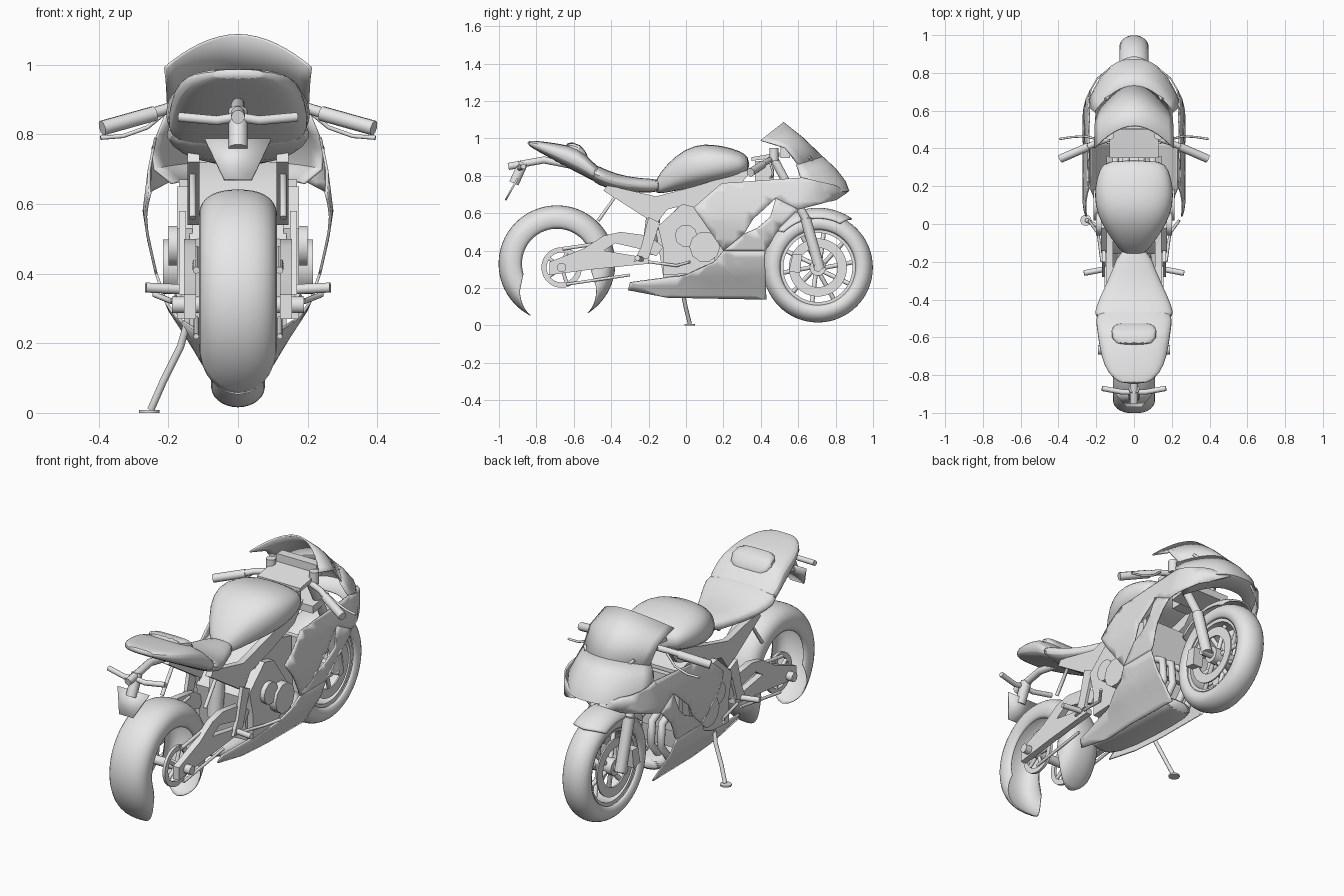
import bpy, bmesh
from math import sin, cos, radians, pi, copysign
from mathutils import Vector

old = bpy.data.objects.get("Cube")
if old:
    bpy.data.objects.remove(old, do_unlink=True)

grey = bpy.data.materials.new("plain_grey")
grey.use_nodes = True
grey.diffuse_color = (0.8, 0.8, 0.8, 1)
grey.node_tree.nodes["Principled BSDF"].inputs["Base Color"].default_value = (0.8, 0.8, 0.8, 1)
meshes = []


def finish(name, bm, mirror=False, solid=0, sub=0):
    bmesh.ops.recalc_face_normals(bm, faces=bm.faces)
    me = bpy.data.meshes.new(name)
    bm.to_mesh(me)
    bm.free()
    me.materials.append(grey)
    ob = bpy.data.objects.new(name, me)
    bpy.context.collection.objects.link(ob)
    meshes.append(ob)
    if sub:
        ob.modifiers.new("round", 'SUBSURF').levels = sub
        ob.modifiers["round"].render_levels = sub
    if solid:
        m = ob.modifiers.new("thick", 'SOLIDIFY')
        m.thickness, m.offset = solid, 0
    if mirror:
        ob.modifiers.new("mirror", 'MIRROR').use_mirror_merge = False
    return ob


def lerp_table(table, v):
    for (a, p), (b, q) in zip(table, table[1:]):
        if v <= b:
            return p + (q - p) * max(0, (v - a) / (b - a))
    return table[-1][1]


def skin(bm, rows, wrap_u=False, wrap_v=False):
    """Quads between rows of vertices."""
    n, m = len(rows), len(rows[0])
    for i in range(n if wrap_u else n - 1):
        for j in range(m if wrap_v else m - 1):
            a, b = rows[i], rows[(i + 1) % n]
            k = (j + 1) % m
            bm.faces.new((a[j], a[k], b[k], b[j]))


def loft(name, sections, power=2.5, n=20):
    """Rounded body along y from (y, bottom, top, half width)."""
    bm = bmesh.new()
    rows = []
    for y, zb, zt, w in sections:
        row = []
        for i in range(n):
            c, s = cos(2 * pi * i / n), sin(2 * pi * i / n)
            x = copysign(abs(c) ** (2 / power), c) * w
            z = copysign(abs(s) ** (2 / power), s) * (zt - zb) / 2 + (zt + zb) / 2
            row.append(bm.verts.new((x, y, z)))
        rows.append(row)
    skin(bm, rows, wrap_v=True)
    bm.faces.new(rows[0])
    bm.faces.new(rows[-1])
    return finish(name, bm, sub=1)


def revolve(name, cy, cz, profile, a0=0, a1=360, n=64, taper=0, closed=False, mirror=False, solid=0):
    """Sweep (x, r) points about an axle; taper shortens the edges of an arc."""
    full = a1 - a0 >= 360
    bm = bmesh.new()
    rows = []
    for i in range(n if full else n + 1):
        row = []
        for j, (x, r) in enumerate(profile):
            cut = taper * abs(2 * j / (len(profile) - 1) - 1) ** 1.4
            a = radians(a0 + cut + (a1 - a0 - 2 * cut) * i / n)
            row.append(bm.verts.new((x, cy + r * cos(a), cz + r * sin(a))))
        rows.append(row)
    skin(bm, rows, full, closed)
    return finish(name, bm, mirror, solid)


def tyre_profile(w, rm, ro, square=1, n=20):
    pts = []
    for i in range(n + 1):
        t = radians(-125 + 250 * i / n)
        pts.append((w * copysign(abs(sin(t)) ** square, t), rm + (ro - rm) * copysign(abs(cos(t)) ** square, cos(t))))
    return pts


def ring(x0, x1, r0, r1):
    return [(x0, r0), (x1, r0), (x1, r1), (x0, r1)]


def prism(name, outline, x0, x1, mirror=True):
    bm = bmesh.new()
    f = bm.faces.new([bm.verts.new((x0, y, z)) for y, z in outline])
    ext = bmesh.ops.extrude_face_region(bm, geom=[f], use_keep_orig=True)
    vs = [g for g in ext["geom"] if isinstance(g, bmesh.types.BMVert)]
    bmesh.ops.translate(bm, vec=(x1 - x0, 0, 0), verts=vs)
    return finish(name, bm, mirror)


def tube(name, pts, r, mirror=True):
    cu = bpy.data.curves.new(name, 'CURVE')
    cu.dimensions = '3D'
    cu.bevel_depth, cu.bevel_resolution, cu.use_fill_caps = r, 3, True
    for s in ((1, -1) if mirror else (1,)):
        sp = cu.splines.new('POLY')
        sp.points.add(len(pts) - 1)
        for p, (x, y, z) in zip(sp.points, pts):
            p.co = (s * x, y, z, 1)
    cu.materials.append(grey)
    ob = bpy.data.objects.new(name, cu)
    bpy.context.collection.objects.link(ob)


def box(name, centre, size):
    bm = bmesh.new()
    bmesh.ops.create_cube(bm, size=1)
    for v in bm.verts:
        v.co = Vector(centre) + v.co * Vector(size)
    finish(name, bm)


# Fairing side panels, bowed outwards by height and tucked in at nose and tail
BOW = [(.14, .10), (.2, .135), (.3, .2), (.4, .235), (.5, .258), (.58, .27), (.7, .255), (.8, .235)]
NOSE = [(.6, .28), (.7, .235), (.77, .195), (.82, .135), (.87, .05)]
REAR = [(-.3, .72), (.1, 1)]


def fairing(name, outline):
    bm = bmesh.new()
    bm.faces.new([bm.verts.new((0, y, z)) for y, z in outline])
    bm.normal_update()
    bmesh.ops.triangulate(bm, faces=bm.faces)
    for axis, lo, steps in ((1, -.287, 24), (2, .163, 13)):
        for i in range(steps):
            co, no = Vector(), Vector()
            co[axis], no[axis] = lo + .05 * i, 1
            bmesh.ops.bisect_plane(bm, geom=bm.verts[:] + bm.edges[:] + bm.faces[:], plane_co=co, plane_no=no)
    bmesh.ops.remove_doubles(bm, verts=bm.verts, dist=.003)
    for v in bm.verts:
        v.co.x = min(lerp_table(BOW, v.co.z) * lerp_table(REAR, v.co.y), lerp_table(NOSE, v.co.y))
    finish(name, bm, True, .008)


fairing("upper_fairing", [(.2, .4), (.04, .63), (.19, .76), (.62, .79), (.8, .75), (.86, .71),
                          (.8, .67), (.6, .62), (.48, .68), (.36, .57), (.31, .49)])
fairing("front_fairing_strip", [(.48, .68), (.6, .62), (.5, .52), (.44, .42), (.42, .4), (.2, .4), (.31, .49), (.38, .52), (.45, .58)])
fairing("lower_fairing", [(.2, .4), (.42, .4), (.43, .14), (-.1, .15), (-.31, .19), (-.3, .23), (0, .27), (.15, .34)])
loft("belly_pan", [(-.3, .19, .23, .08), (-.1, .15, .25, .1), (.2, .145, .24, .11), (.4, .145, .22, .1)])


# Windscreen and nose: rows of centre (y, z), edge (x, y, z) and roundness
def cowl(name, rows, n=16):
    bm = bmesh.new()
    grid = []
    for yc, zc, xe, ye, ze, power in rows:
        row = []
        for i in range(n + 1):
            s = i / n * 2 - 1
            k = abs(s) ** power
            row.append(bm.verts.new((xe * s, yc + (ye - yc) * k, zc + (ze - zc) * k)))
        grid.append(row)
    skin(bm, grid)
    finish(name, bm, solid=.008)


cowl("windscreen", [(.52, 1.085, .21, .4, .99, 1.9), (.62, 1.005, .205, .53, .95, 1.9), (.73, .9, .2, .6, .86, 2)])
cowl("nose_cowl", [(.73, .9, .205, .59, .86, 2), (.8, .835, .23, .61, .8, 2.3), (.85, .77, .245, .63, .76, 2.6),
                   (.87, .72, .24, .65, .7, 2.6), (.79, .68, .19, .62, .66, 2.6)])
tube("nose_stub", [(.12, .68, .87), (.15, .66, .9)], .008)

# Tank, seat and tail
loft("fuel_tank", [(-.17, .7, .77, .05), (-.1, .71, .87, .105), (0, .73, .95, .175), (.1, .74, .975, .21),
                   (.2, .765, .96, .21), (.29, .79, .935, .185), (.34, .82, .9, .15)])
loft("rider_seat", [(-.12, .71, .785, .075), (-.25, .71, .785, .115), (-.38, .72, .81, .18), (-.47, .75, .855, .215), (-.51, .78, .865, .205)])
loft("tail_cowl", [(-.43, .74, .82, .19), (-.51, .78, .88, .205), (-.57, .81, .955, .195), (-.7, .88, .975, .178),
                   (-.79, .93, .987, .14), (-.85, .965, .99, .075)], 3)
loft("rear_pad", [(-.52, .86, .9, .1), (-.56, .9, .975, .125), (-.65, .92, .985, .115)], 4)

# Tail bracket, indicators and plate holder
tube("tail_bracket", [(0, -.58, .85), (0, -.76, .885), (0, -.95, .85)], .02, False)
tube("plate_stem", [(0, -.87, .87), (0, -.92, .76)], .028, False)
tube("rear_indicator", [(0, -.89, .85), (.06, -.89, .84), (.17, -.87, .85)], .014)
bm = bmesh.new()
bm.faces.new([bm.verts.new(p) for p in ((-.095, -.9, .785), (.095, -.9, .785), (.04, -.965, .67), (-.04, -.965, .67))])
finish("plate_holder", bm, solid=.01)

# Front wheel
FY, FZ = .705, .31
revolve("front_tyre", FY, FZ, tyre_profile(.073, .235, .29), solid=.008)
revolve("front_rim", FY, FZ, ring(-.055, .055, .185, .205), closed=True)
revolve("front_brake_disc", FY, FZ, ring(.058, .066, .105, .155), closed=True, mirror=True)
tube("front_axle", [(-.13, FY, FZ), (.13, FY, FZ)], .022, False)
tube("front_hub", [(-.07, FY, FZ), (.07, FY, FZ)], .045, False)
for i in range(10):
    a = 2 * pi * i / 10
    tube("front_spoke", [(.03 * (-1) ** i, FY + .04 * cos(a), FZ + .04 * sin(a)),
                         (0, FY + .19 * cos(a + .15), FZ + .19 * sin(a + .15))], .012, False)
revolve("front_mudguard", FY, FZ, tyre_profile(.095, .26, .315)[3:-3], 55, 142, 24, 8, solid=.008)
prism("front_caliper", [(.55, .29), (.57, .38), (.62, .38), (.61, .28)], .05, .11)

# Fork, clamps and controls
tube("fork_lower", [(.105, .715, .3), (.105, .64, .57)], .03)
tube("fork_upper", [(.105, .64, .57), (.105, .46, .91)], .024)
prism("top_clamp", [(.35, .88), (.5, .9), (.5, .925), (.35, .9)], -.13, .13, False)
prism("lower_clamp", [(.46, .72), (.6, .74), (.6, .78), (.46, .76)], -.13, .13, False)
box("instrument_panel", (0, .53, .93), (.24, .05, .07))
tube("handlebar", [(.1, .46, .89), (.2, .43, .875), (.28, .39, .85)], .016)
tube("handlebar_grip", [(.24, .41, .86), (.39, .345, .818)], .022)
box("steering_head", (0, .42, .81), (.1, .1, .14))
tube("control_lever", [(.2, .45, .87), (.26, .465, .82), (.33, .46, .795), (.395, .45, .79)], .006)
tube("fluid_pot", [(.13, .47, .88), (.13, .47, .95)], .025)

# Frame and engine
prism("main_frame", [(.36, .84), (.05, .745), (-.16, .69), (-.42, .75), (-.44, .72), (-.16, .54), (-.1, .62), (.05, .66), (.28, .74)], .11, .145)
prism("engine_block", [(-.16, .5), (-.02, .66), (.1, .72), (.26, .68), (.27, .4), (.25, .25), (-.12, .25)], -.14, .14, False)
prism("engine_side_cover", [(-.15, .53), (-.02, .65), (.06, .63), (.18, .46), (.15, .34), (.08, .28), (-.12, .27), (-.12, .4)], .13, .175)
tube("clutch_cover", [(.15, .1, .42), (.215, .1, .42)], .082)
tube("crank_cover", [(.15, 0, .48), (.2, 0, .48)], .06)
box("radiator", (0, .29, .52), (.34, .03, .3))
for x in (.04, .1):
    tube("exhaust_header", [(x, .26, .47), (x, .35, .42), (x, .36, .3), (x, .28, .2)], .02)
tube("subframe_strut", [(.13, -.47, .56), (.13, -.37, .7), (.13, -.16, .56)], .01)

# Rear tyre arc, hub and swingarm
RY, RZ = -.69, .33
revolve("rear_tyre", RY, RZ, tyre_profile(.11, .235, .31, .85), -58, 243, 64, 46, solid=.004)
HY, HZ = -.665, .31
revolve("sprocket", HY, HZ, ring(.085, .1, .08, .108), closed=True, mirror=True)
tube("rear_axle", [(-.19, HY, HZ), (.19, HY, HZ)], .025, False)
for i in range(5):
    a = 2 * pi * i / 5
    tube("sprocket_spoke", [(.092, HY, HZ), (.092, HY + .085 * cos(a), HZ + .085 * sin(a))], .01)
prism("swingarm", [(-.73, .34), (-.55, .41), (-.44, .48), (-.35, .5), (-.2, .48), (-.12, .42), (-.16, .37),
                   (-.25, .41), (-.38, .44), (-.44, .4), (-.2, .36), (-.2, .33), (-.5, .3), (-.73, .27)], .12, .155)
tube("chain_run", [(.12, -.66, .41), (.12, -.25, .47)], .01)
tube("lower_rod", [(.12, -.64, .22), (.12, -.3, .27)], .008)
tube("rear_shock", [(0, -.2, .38), (0, -.17, .62)], .04, False)

# Footpegs and side stand
prism("peg_hanger", [(-.2, .58), (-.14, .55), (-.2, .36), (-.28, .34), (-.24, .42)], .15, .17)
tube("footpeg", [(.16, -.24, .355), (.265, -.26, .36)], .015)
tube("pedal", [(.17, -.2, .34), (.19, -.05, .32), (.24, .02, .34)], .008)
tube("side_stand", [(-.14, -.04, .28), (-.165, -.02, .19), (-.215, 0, .09), (-.25, .02, .01)], .011, False)
tube("stand_foot", [(-.255, .02, 0), (-.255, .02, .008)], .03, False)

bpy.ops.object.select_all(action='DESELECT')
for ob in meshes:
    ob.select_set(True)
bpy.context.view_layer.objects.active = meshes[0]
bpy.ops.object.shade_smooth_by_angle(angle=radians(35))
